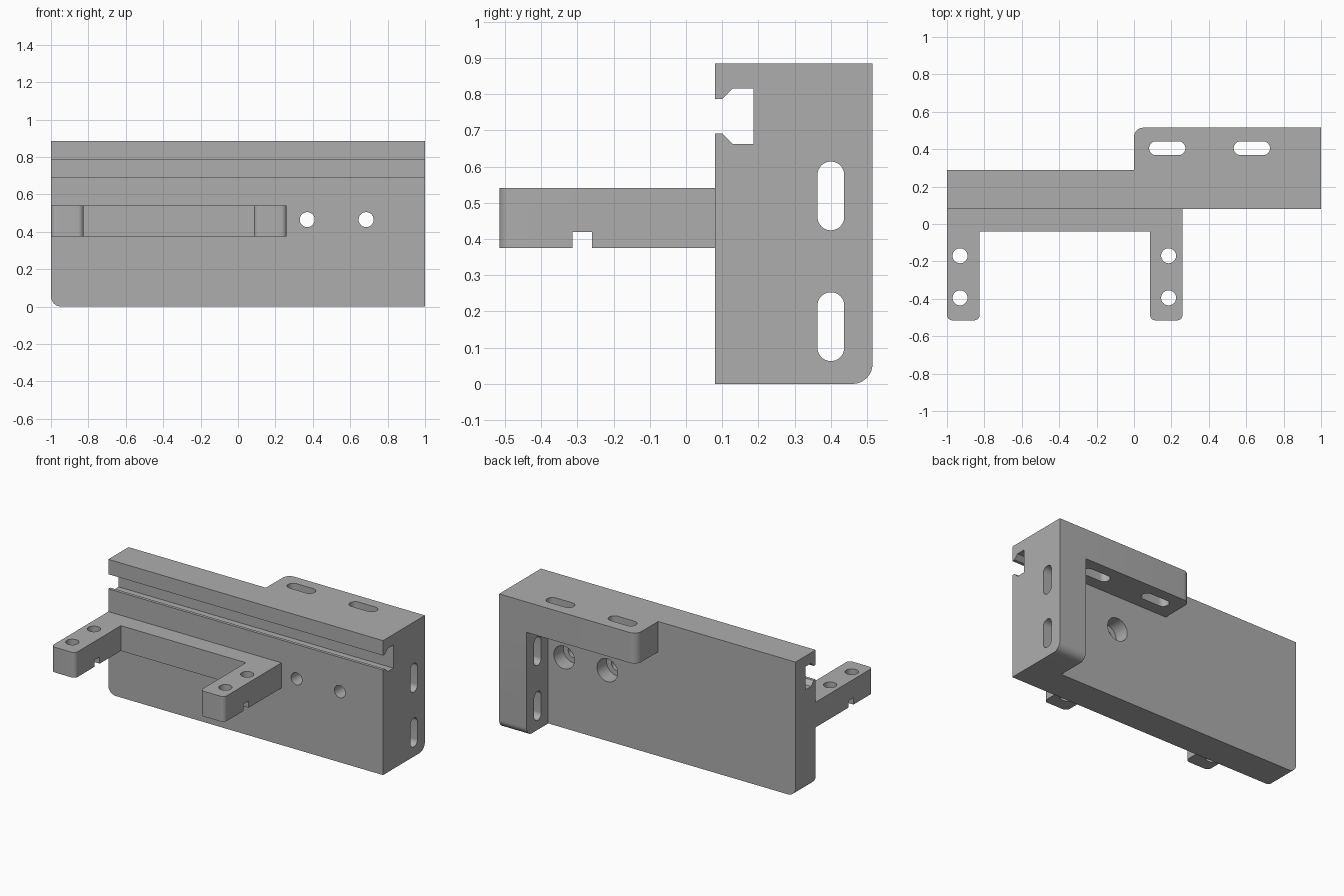
import bpy
import bmesh
import math
from mathutils import Vector

cube = bpy.data.objects.get("Cube")
if cube:
    bpy.data.objects.remove(cube, do_unlink=True)

grey = bpy.data.materials.new("machined grey")
grey.use_nodes = True
colour = (0.42, 0.42, 0.42, 1)
grey.diffuse_color = colour
grey.node_tree.nodes["Principled BSDF"].inputs["Base Color"].default_value = colour

STEPS = 10
FRONT, WALL_BACK, BACK = 0.08, 0.29, 0.515
HEIGHT, THICK = 0.885, 0.2


def fillet(points, radii):
    """Round the right-angled corners given as {index: radius}."""
    out = []
    for i, p in enumerate(points):
        p, r = Vector(p), radii.get(i, 0)
        if not r:
            out.append(p)
            continue
        a = (Vector(points[i - 1]) - p).normalized()
        b = (Vector(points[(i + 1) % len(points)]) - p).normalized()
        centre = p + r * (a + b)
        for k in range(STEPS + 1):
            t = math.pi / 2 * k / STEPS
            out.append(centre - r * (math.cos(t) * b + math.sin(t) * a))
    return out


def rect(u0, u1, v0, v1, radii=None):
    return fillet([(u0, v0), (u1, v0), (u1, v1), (u0, v1)], radii or {})


def slot(u, v, half_u, half_v):
    """Stadium outline; a circle when both halves match."""
    r = min(half_u, half_v) * 0.9999
    return rect(u - half_u, u + half_u, v - half_v, v + half_v, dict.fromkeys(range(4), r))


def prism(name, axis, outline, lo, hi):
    """Extrude an outline along an axis from lo to hi."""
    place = {"x": lambda p, d: (d, p[0], p[1]),
             "y": lambda p, d: (p[0], d, p[1]),
             "z": lambda p, d: (p[0], p[1], d)}[axis]
    bm = bmesh.new()
    face = bm.faces.new([bm.verts.new(place(p, lo)) for p in outline])
    moved = bmesh.ops.extrude_face_region(bm, geom=[face])["geom"]
    shift = Vector(place((0, 0), hi - lo))
    bmesh.ops.translate(bm, vec=shift, verts=[g for g in moved if isinstance(g, bmesh.types.BMVert)])
    bmesh.ops.recalc_face_normals(bm, faces=bm.faces)
    mesh = bpy.data.meshes.new(name)
    bm.to_mesh(mesh)
    bm.free()
    mesh.materials.append(grey)
    obj = bpy.data.objects.new(name, mesh)
    bpy.context.collection.objects.link(obj)
    return obj


def combine(target, tool, operation):
    """Apply a boolean and delete the tool."""
    bpy.context.view_layer.objects.active = target
    mod = target.modifiers.new(operation, "BOOLEAN")
    mod.operation, mod.solver, mod.object = operation, "EXACT", tool
    bpy.ops.object.modifier_apply(modifier=mod.name)
    bpy.data.objects.remove(tool, do_unlink=True)


def cut(target, axis, outline, lo, hi):
    combine(target, prism("cutter", axis, outline, lo, hi), "DIFFERENCE")


# Upright wall with a top flange and an end flange
body = prism("wall_bracket", "y", rect(-1, 1, 0, HEIGHT, {0: 0.055}), FRONT, WALL_BACK)
top = prism("top_flange", "z", rect(0, 1, FRONT, BACK, {3: 0.05}), HEIGHT - THICK, HEIGHT)
end = prism("end_flange", "x", rect(FRONT, BACK, 0, HEIGHT, {1: 0.055}), 1 - THICK, 1)
combine(body, top, "UNION")
combine(body, end, "UNION")

# Undercut channel along the front
mid = 0.739
half = [(FRONT - 0.05, 0.048), (0.1, 0.048), (0.128, 0.076), (0.187, 0.076)]
channel = [(y, mid + h) for y, h in half] + [(y, mid - h) for y, h in reversed(half)]
cut(body, "x", channel, -1.1, 1.1)

# Slotted holes in the flanges
for x in (0.178, 0.63):
    cut(body, "z", slot(x, 0.405, 0.097, 0.037), 0.6, 1)
for z in (0.158, 0.519):
    cut(body, "x", slot(0.4, z, 0.037, 0.095), 0.7, 1.1)

# Counterbored bolt holes through the wall
for x in (0.37, 0.685):
    cut(body, "y", slot(x, 0.465, 0.04, 0.04), 0, 0.4)
    cut(body, "y", slot(x, 0.465, 0.075, 0.075), 0.19, 0.4)

# Two-armed fork on the front
TIP, BAR = -0.515, -0.04
fork_outline = fillet(
    [(-1, FRONT), (-1, TIP), (-0.825, TIP), (-0.825, BAR),
     (0.085, BAR), (0.085, TIP), (0.26, TIP), (0.26, FRONT)],
    dict.fromkeys((1, 2, 5, 6), 0.03))
fork = prism("front_fork", "z", fork_outline, 0.375, 0.541)
cut(fork, "x", rect(-0.313, -0.26, 0.3, 0.42), -1.1, 0.4)
for x in (-0.93, 0.185):
    for y in (-0.17, -0.395):
        cut(fork, "z", slot(x, y, 0.04, 0.04), 0.3, 0.6)

# Smooth curved walls, keep edges sharp
for obj in (body, fork):
    bpy.ops.object.select_all(action="DESELECT")
    obj.select_set(True)
    bpy.context.view_layer.objects.active = obj
    bpy.ops.object.shade_smooth_by_angle(angle=math.radians(30))
